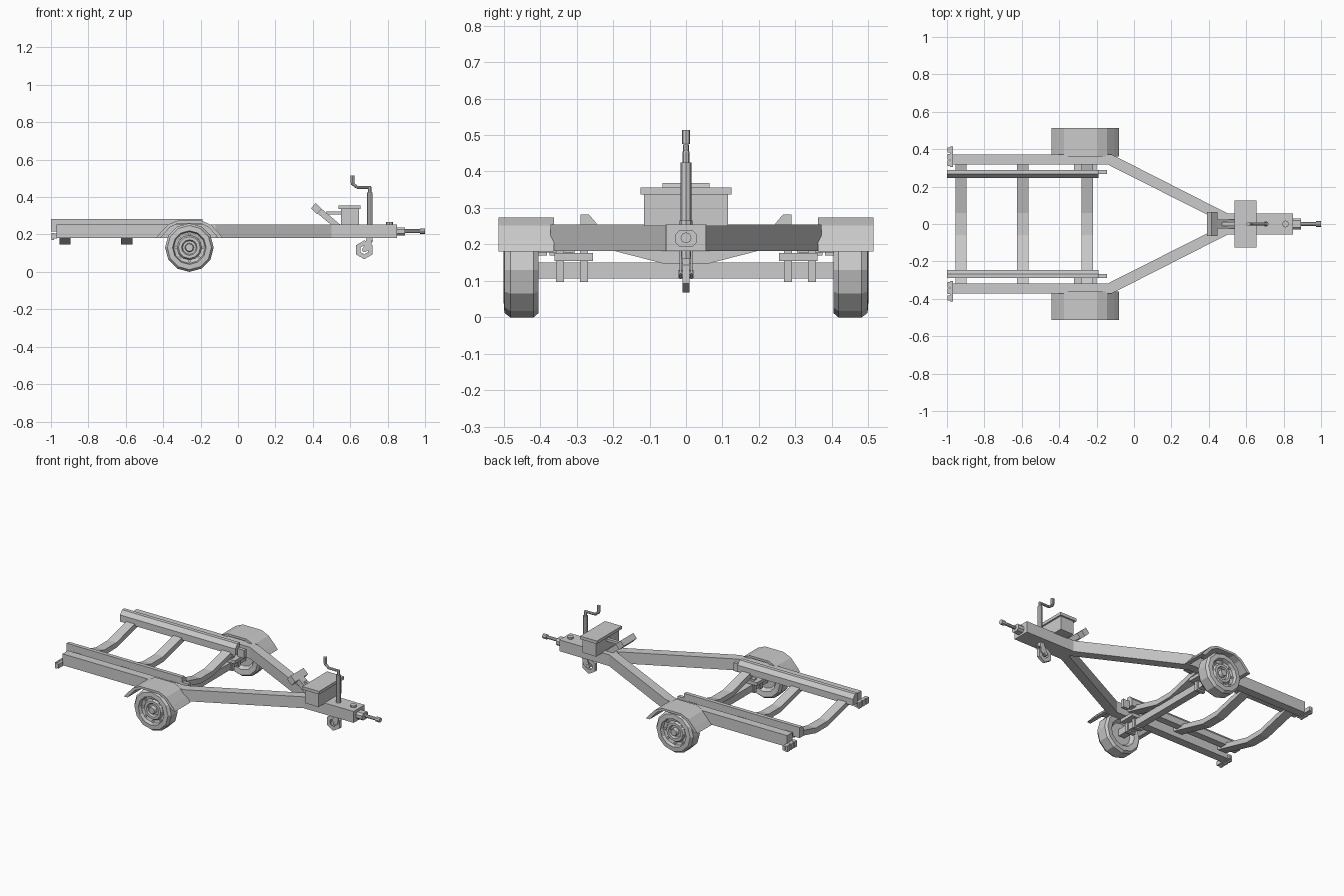
import bpy, bmesh, math
from mathutils import Vector

if "Cube" in bpy.data.objects:
    bpy.data.objects.remove(bpy.data.objects["Cube"])


def finish(name, bm):
    bmesh.ops.remove_doubles(bm, verts=bm.verts, dist=1e-5)
    bmesh.ops.recalc_face_normals(bm, faces=bm.faces)
    me = bpy.data.meshes.new(name)
    bm.to_mesh(me)
    bm.free()
    ob = bpy.data.objects.new(name, me)
    bpy.context.collection.objects.link(ob)
    return ob


def prism(name, pts, axis, a, b):
    """Extrude a 2D outline along an axis: x uses (y,z), y uses (x,z), z uses (x,y)."""
    def co(p, d):
        return {'x': (d, p[0], p[1]), 'y': (p[0], d, p[1]), 'z': (p[0], p[1], d)}[axis]
    bm = bmesh.new()
    f = bm.faces.new([bm.verts.new(co(p, a)) for p in pts])
    g = bmesh.ops.extrude_face_region(bm, geom=[f])
    step = Vector(co((0, 0), b - a))
    bmesh.ops.translate(bm, vec=step, verts=[v for v in g['geom'] if isinstance(v, bmesh.types.BMVert)])
    bm.faces.ensure_lookup_table()
    if not any(abs((x.calc_center_median() - f.calc_center_median()).length) < 1e-6 for x in bm.faces if x != f):
        pass
    return finish(name, bm)


def box(name, x0, x1, y0, y1, z0, z1):
    return prism(name, [(x0, y0), (x1, y0), (x1, y1), (x0, y1)], 'z', z0, z1)


def rod(name, p, q, r, n=8):
    p, q = Vector(p), Vector(q)
    bm = bmesh.new()
    bmesh.ops.create_cone(bm, cap_ends=True, segments=n, radius1=r, radius2=r, depth=(q - p).length)
    bmesh.ops.rotate(bm, verts=bm.verts, matrix=(q - p).to_track_quat('Z', 'Y').to_matrix())
    bmesh.ops.translate(bm, verts=bm.verts, vec=(p + q) / 2)
    return finish(name, bm)


def lathe(name, prof, cx, cz, n):
    """Revolve an (r, y) profile about a y-parallel axle through (cx, cz)."""
    bm = bmesh.new()
    vs = [bm.verts.new((cx, y, cz - r)) for r, y in prof]
    es = [bm.edges.new((vs[i], vs[i + 1])) for i in range(len(vs) - 1)]
    bmesh.ops.spin(bm, geom=vs + es, cent=(cx, 0, cz), axis=(0, 1, 0), angle=2 * math.pi, steps=n)
    return finish(name, bm)


def mirror(ob):
    m = ob.modifiers.new("Mirror", 'MIRROR')
    m.use_axis = (False, True, False)
    m.use_clip = False
    return ob


# main frame: side rails converging into the tongue
mirror(prism("frame_rail", [(-.97, .372), (-.12, .372), (.5, .057), (.85, .055), (.85, 0),
                            (.49, 0), (-.14, .318), (-.97, .318)], 'z', .182, .254))

# dipped crossmembers
for i, x in enumerate((-.925, -.595, -.25)):
    low = [(-.325, .215), (-.06, .147), (.06, .147), (.325, .215)]
    prism(f"crossmember_{i}", low + [(y, z + .033) for y, z in reversed(low)], 'x', x - .03, x + .03)

# bunks with tilted inner edge, plus bracket at the front end
mirror(prism("bunk", [(.29, .215), (.29, .282), (.266, .282), (.245, .257), (.245, .215)], 'x', -1, -.19))
mirror(box("bunk_bracket", -.19, -.145, .268, .29, .2, .252))

# axle with spring plates and brackets
box("axle", -.282, -.238, -.42, .42, .106, .15)
mirror(box("spring_plate", -.32, -.2, .255, .36, .155, .176))
for y in (.28, .345):
    mirror(box("axle_bracket", -.29, -.23, y - .011, y + .011, .097, .184))

# wheels
WX, WZ = -.26, .13
mirror(lathe("wheel", [(0, .43), (.07, .43), (.085, .408), (.118, .404), (.13, .418), (.13, .482),
                       (.118, .498), (.09, .5), (.084, .478), (.066, .474), (.058, .486),
                       (.042, .486), (.036, .474), (.024, .474), (.02, .496), (0, .496)], WX, WZ, 12))
for k in range(8):
    a = k * math.pi / 4
    x, z = WX + .072 * math.cos(a), WZ + .072 * math.sin(a)
    mirror(rod("rim_lug", (x, .47, z), (x, .485, z), .009, 4))

# fenders
arch = [(-.18, .18), (-.155, .21), (-.115, .252), (-.065, .274), (.065, .274), (.115, .252), (.155, .21), (.18, .18)]
inner = [(-.155, .18), (-.138, .2), (-.103, .239), (-.06, .26), (.06, .26), (.103, .239), (.138, .2), (.155, .18)]
mirror(prism("fender", [(WX + x, z) for x, z in arch + inner[::-1]], 'y', .362, .514))

# rear lights
mirror(box("light_bar", -.985, -.968, .305, .415, .178, .205))
for y in (.325, .36, .395):
    mirror(box("tail_light", -.997, -.985, y - .014, y + .014, .17, .208))

# toolbox on the tongue
box("toolbox", .55, .646, -.115, .115, .25, .337)
box("toolbox_lid", .538, .656, -.125, .125, .337, .356)

# bow stop with arm
prism("bow_stop", [(.39, .34), (.415, .368), (.447, .337), (.422, .308)], 'y', -.065, .065)
prism("bow_stop_arm", [(.425, .312), (.447, .337), (.545, .254), (.5, .25)], 'y', -.025, .025)
box("winch_strap", .47, .56, -.01, .01, .307, .323)

# jack post and crank
rod("jack_post", (.705, 0, .16), (.705, 0, .425), .015)
rod("jack_screw", (.705, 0, .42), (.705, 0, .455), .009)
rod("crank_arm", (.71, 0, .452), (.635, 0, .452), .008)
rod("crank_bend", (.638, 0, .451), (.612, 0, .472), .008)
rod("crank_stem", (.612, 0, .465), (.612, 0, .49), .007)
rod("crank_grip", (.612, 0, .476), (.612, 0, .514), .011)

# jack wheel and fork
lathe("jack_wheel", [(.024, -.01), (.05, -.01), (.05, .01), (.024, .01), (.024, -.01)], .675, .118, 6)
rod("jack_wheel_axle", (.675, -.02, .118), (.675, .02, .118), .012)
for s in (-1, 1):
    prism("jack_fork", [(.69, .185), (.72, .185), (.71, .12), (.675, .105), (.668, .125)], 'y', s * .012, s * .018)

# coupler and hitch
rod("tongue_bolt", (.81, 0, .25), (.81, 0, .266), .018)
prism("coupler_socket", [(-.03, .206), (-.018, .194), (.018, .194), (.03, .206),
                         (.03, .226), (.018, .238), (-.018, .238), (-.03, .226)], 'x', .845, .892)
rod("hitch_rod", (.885, 0, .218), (.98, 0, .218), .01)
rod("hitch_tip", (.972, 0, .218), (1.0, 0, .218), .015)
